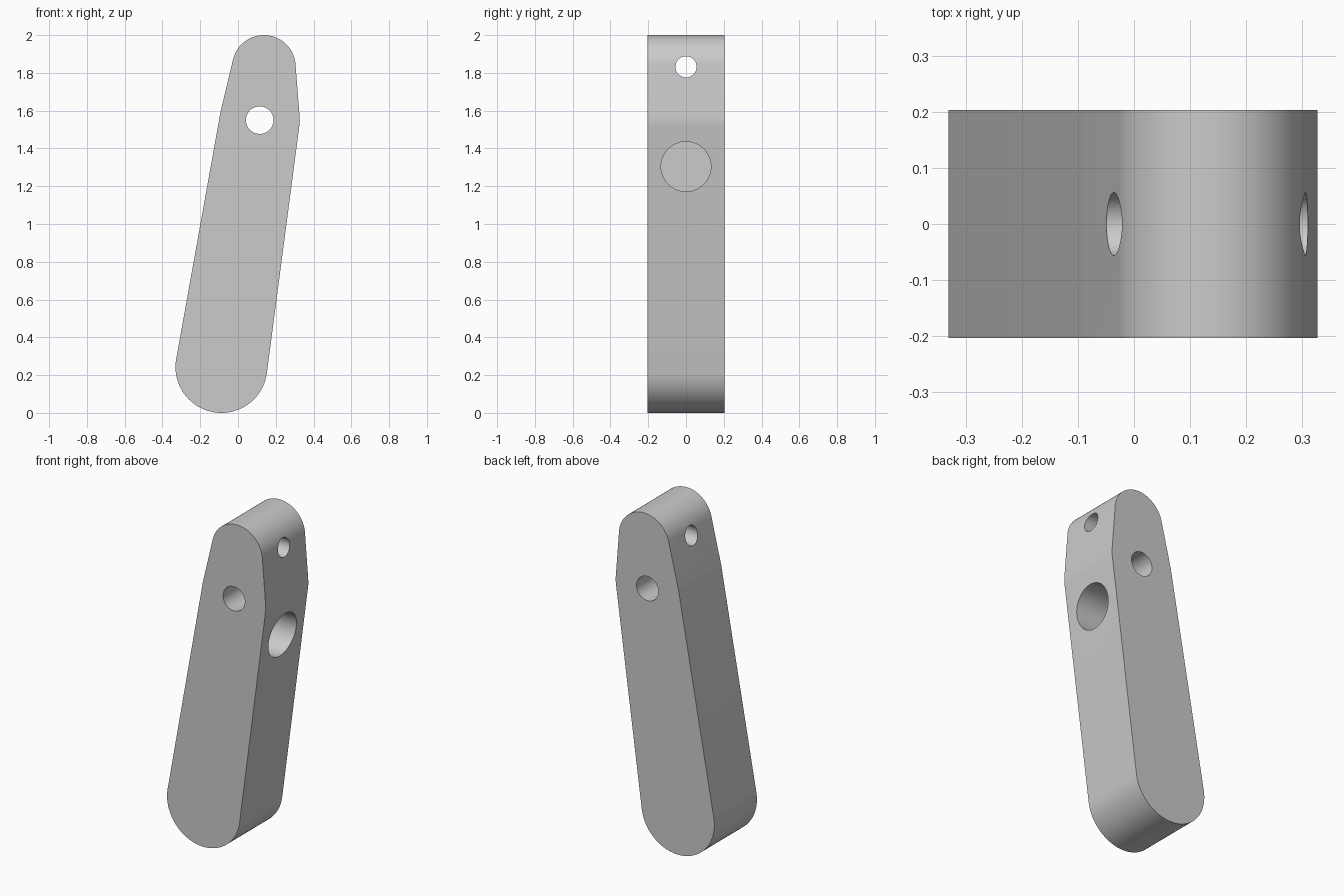
import bpy, bmesh, math
from mathutils import Vector
from mathutils.geometry import convex_hull_2d

cube = bpy.data.objects.get("Cube")
if cube:
    bpy.data.objects.remove(cube, do_unlink=True)

HALF_DEPTH = 0.203
PIVOT = (0.115, 1.55)
# Circles (x, z, radius) whose taut outline forms the arm
LOBES = [(-0.088, 0.243, 0.243), (*PIVOT, 0.212), (0.137, 1.832, 0.168)]

grey = bpy.data.materials.new("plain grey")
grey.use_nodes = True
colour = (0.6, 0.6, 0.6, 1)
grey.diffuse_color = colour
grey.node_tree.nodes["Principled BSDF"].inputs["Base Color"].default_value = colour


def new_object(name, bm):
    mesh = bpy.data.meshes.new(name)
    bm.to_mesh(mesh)
    bm.free()
    obj = bpy.data.objects.new(name, mesh)
    bpy.context.collection.objects.link(obj)
    mesh.materials.append(grey)
    return obj


def drill(target, name, centre, radius, length, rotation):
    """Cut a round hole and hide its cutter."""
    bm = bmesh.new()
    bmesh.ops.create_cone(bm, cap_ends=True, segments=64, radius1=radius,
                          radius2=radius, depth=length)
    cutter = new_object(name, bm)
    cutter.location = centre
    cutter.rotation_euler = rotation
    cutter.hide_render = True
    cutter.hide_set(True)
    cut = target.modifiers.new(name, "BOOLEAN")
    cut.operation = "DIFFERENCE"
    cut.solver = "EXACT"
    cut.object = cutter


# Tapered arm: outline around the three lobes, extruded front to back
STEPS = 128
points = [Vector((x + r * math.cos(a), z + r * math.sin(a)))
          for x, z, r in LOBES
          for a in (math.tau * i / STEPS for i in range(STEPS))]
bm = bmesh.new()
front = bm.faces.new([bm.verts.new((points[i].x, -HALF_DEPTH, points[i].y))
                      for i in convex_hull_2d(points)])
result = bmesh.ops.extrude_face_region(bm, geom=[front], use_keep_orig=True)
moved = [v for v in result["geom"] if isinstance(v, bmesh.types.BMVert)]
bmesh.ops.translate(bm, verts=moved, vec=(0, 2 * HALF_DEPTH, 0))
bmesh.ops.recalc_face_normals(bm, faces=bm.faces)
arm = new_object("tapered_arm", bm)

# Pivot hole front to back, cross pin hole side to side, blind socket
quarter = math.pi / 2
drill(arm, "pivot_hole_cutter", (PIVOT[0], 0, PIVOT[1]), 0.073, 1, (quarter, 0, 0))
drill(arm, "pin_hole_cutter", (0.137, 0, 1.832), 0.056, 1, (0, quarter, 0))
SOCKET_FLOOR, SOCKET_LENGTH = 0.0, 0.6
drill(arm, "socket_cutter", (SOCKET_FLOOR + SOCKET_LENGTH / 2, 0, 1.304), 0.132,
      SOCKET_LENGTH, (0, quarter, 0))

# Bake the holes, then smooth the round walls
bpy.context.view_layer.objects.active = arm
arm.select_set(True)
for modifier in list(arm.modifiers):
    bpy.ops.object.modifier_apply(modifier=modifier.name)
for obj in list(bpy.data.objects):
    if obj.name.endswith("_cutter"):
        bpy.data.objects.remove(obj, do_unlink=True)
bpy.ops.object.shade_smooth_by_angle(angle=math.radians(30))
